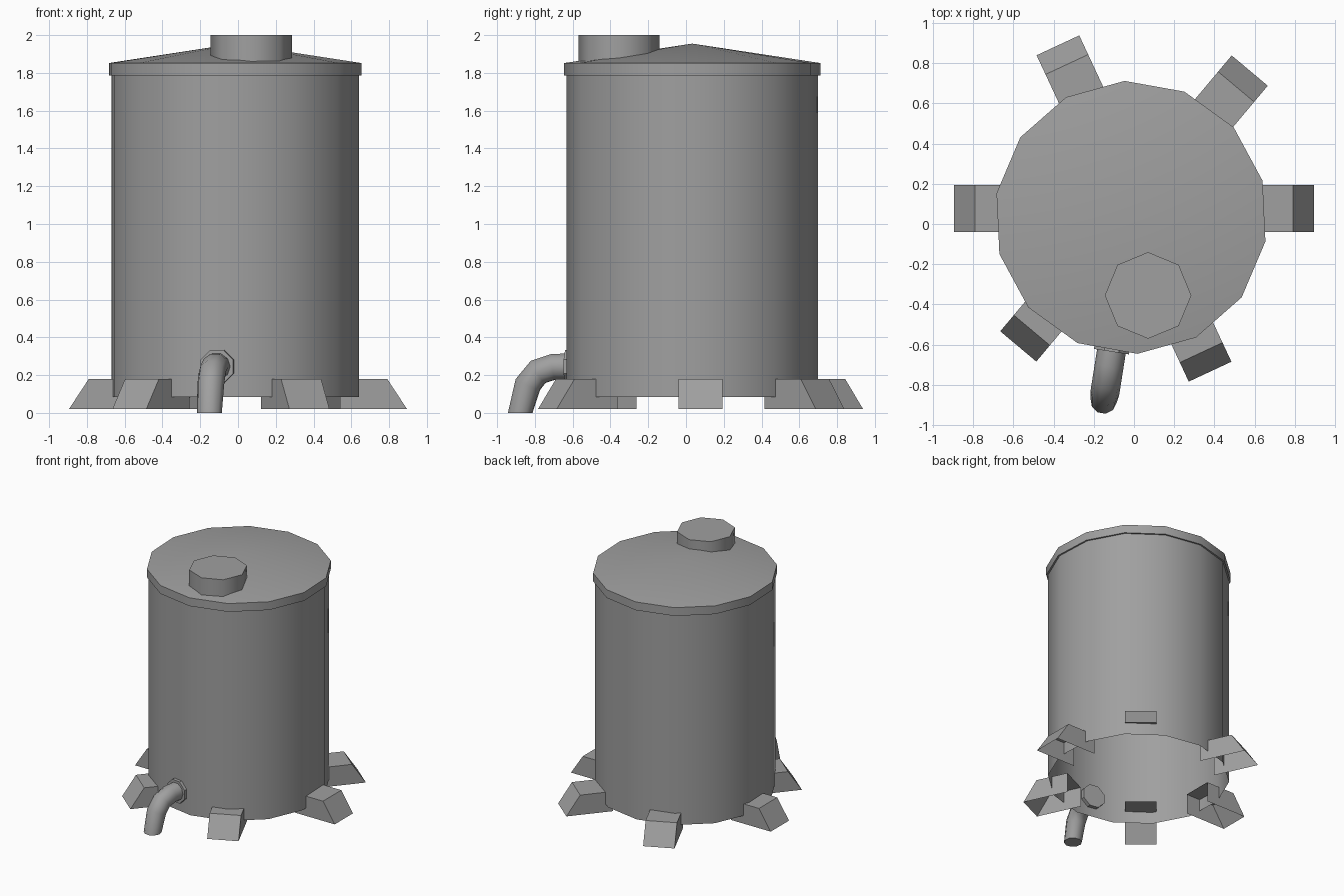
import bpy, bmesh, math
from mathutils import Vector

cube = bpy.data.objects.get("Cube")
if cube:
    bpy.data.objects.remove(cube, do_unlink=True)

# Single grey metal
GREY = (0.35, 0.35, 0.35, 1)
metal = bpy.data.materials.new("grey_metal")
metal.use_nodes = True
metal.diffuse_color = GREY
metal.node_tree.nodes["Principled BSDF"].inputs["Base Color"].default_value = GREY


def make(name, bm, smooth_angle=None):
    mesh = bpy.data.meshes.new(name)
    bm.to_mesh(mesh)
    bm.free()
    mesh.materials.append(metal)
    ob = bpy.data.objects.new(name, mesh)
    bpy.context.collection.objects.link(ob)
    if smooth_angle:
        bpy.ops.object.select_all(action='DESELECT')
        ob.select_set(True)
        bpy.context.view_layer.objects.active = ob
        bpy.ops.object.shade_smooth_by_angle(angle=math.radians(smooth_angle))
    return ob


def skin(rings, cap_start=False, cap_end=False):
    """Join equal rings of points into a tube."""
    bm = bmesh.new()
    loops = [[bm.verts.new(p) for p in ring] for ring in rings]
    n = len(loops[0])
    for a, b in zip(loops, loops[1:]):
        for i in range(n):
            j = (i + 1) % n
            bm.faces.new((a[i], a[j], b[j], b[i]))
    if cap_start:
        bm.faces.new(loops[0][::-1])
    if cap_end:
        bm.faces.new(loops[-1])
    return bm


def ring(centre, u, v, radius, sides, start=0):
    angles = [start + math.tau * i / sides for i in range(sides)]
    return [Vector(centre) + radius * (math.cos(a) * u + math.sin(a) * v) for a in angles]


X, Y, Z = Vector((1, 0, 0)), Vector((0, 1, 0)), Vector((0, 0, 1))

# Tank shell, open underneath, and roof with a small overhanging rim
AXIS = Vector((-0.015, 0.033, 0))
SIDES, TURN = 14, math.radians(92.7)


def lathe(profile):
    return [ring(AXIS + Z * z, X, Y, r, SIDES, TURN) for r, z in profile]


make("tank_shell", skin(lathe([(0.666, 0.085), (0.666, 1.785)])), 40)
roof = skin(lathe([(0.666, 1.785), (0.679, 1.785), (0.679, 1.852)]))
roof.verts.ensure_lookup_table()
rim = roof.verts[-SIDES:]
apex = roof.verts.new(AXIS + Z * 1.955)
for i in range(SIDES):
    roof.faces.new((rim[i], rim[(i + 1) % SIDES], apex))
make("roof", roof, 40)

# Hatch on the roof
hatch = [ring((0.07, -0.355, z), X, Y, 0.215, 8) for z in (1.85, 2.0)]
make("roof_hatch", skin(hatch, cap_end=True), 50)

# Wedge feet: top plate, sloped face and two cheeks, open below and inside
FOOT_PROFILE = [(0.54, 0.02), (0.895, 0.02), (0.79, 0.18), (0.54, 0.18)]
for k, degrees in enumerate((0, 50, 115, 180, 230, 295)):
    a = math.radians(degrees)
    out, side = Vector((math.cos(a), math.sin(a), 0)), Vector((-math.sin(a), math.cos(a), 0))
    bm = bmesh.new()
    near, far = [[bm.verts.new(Y * 0.077 + out * r + side * s + Z * z) for r, z in FOOT_PROFILE]
                 for s in (-0.117, 0.117)]
    bm.faces.new(near)
    bm.faces.new(far[::-1])
    for i in (1, 2):
        bm.faces.new((near[i + 1], near[i], far[i], far[i + 1]))
    make(f"foot_{k + 1}", bm)

# Outlet pipe: bends from the wall down to the ground
START = Vector((-0.107, -0.6, 0))
RUN = Vector((-0.156, -0.988, 0))
ACROSS = Vector((0.988, -0.156, 0))
path = [(0, 0.245, 0), (0.1, 0.245, 8), (0.185, 0.217, 32), (0.24, 0.15, 65), (0.281, 0, 90)]
rings = []
for t, z, tilt in path:
    a = math.radians(tilt)
    up = Z * math.cos(a) + RUN * math.sin(a)
    rings.append(ring(START + RUN * t + Z * z, ACROSS, -up, 0.072 if tilt < 90 else 0.066, 10))
pipe = skin(rings, cap_end=True)
bmesh.ops.recalc_face_normals(pipe, faces=pipe.faces)
make("outlet_pipe", pipe, 50)

# Flange where the pipe meets the wall
flange = skin([ring(START + RUN * t + Z * 0.245, ACROSS, Z, 0.095, 8, math.pi / 8)
               for t in (-0.02, 0.035)], True, True)
bmesh.ops.recalc_face_normals(flange, faces=flange.faces)
make("pipe_flange", flange)
